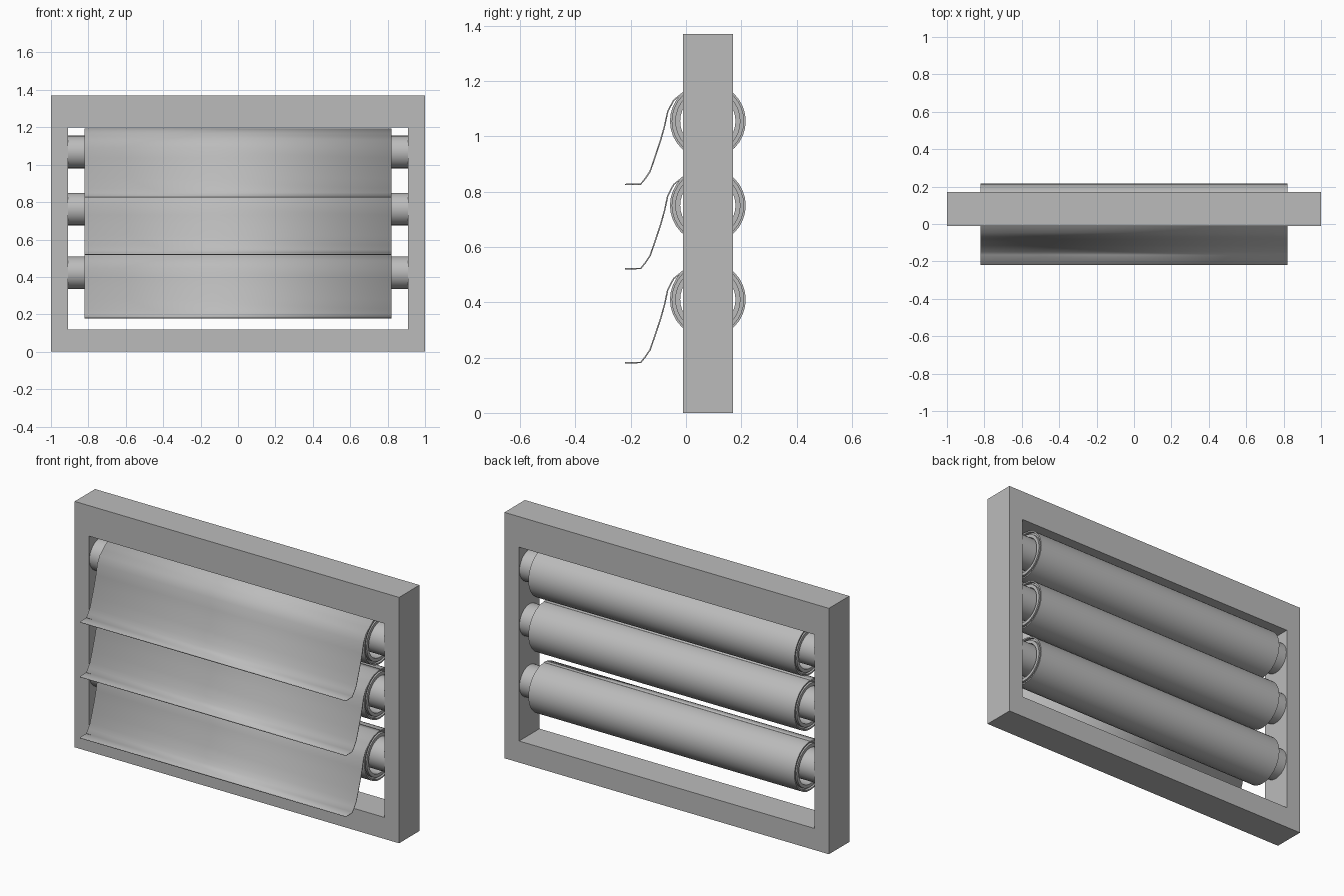
import bpy, bmesh, math
from mathutils import Vector

cube = bpy.data.objects.get("Cube")
if cube:
    bpy.data.objects.remove(cube)

grey = bpy.data.materials.new("mid_grey")
grey.use_nodes = True
COLOUR = (0.5, 0.5, 0.5, 1)
grey.diffuse_color = COLOUR
grey.node_tree.nodes["Principled BSDF"].inputs["Base Color"].default_value = COLOUR

AXIS_Y = 0.079      # depth of the roll and rod axes
ROLL_HALF = 0.82    # half length of a roll
ROLL_R = 0.137
SIDES = 32


def finish(name, bm, smooth=True):
    """Turn a bmesh into a named, coloured object."""
    bmesh.ops.recalc_face_normals(bm, faces=bm.faces)
    mesh = bpy.data.meshes.new(name)
    bm.to_mesh(mesh)
    bm.free()
    mesh.materials.append(grey)
    obj = bpy.data.objects.new(name, mesh)
    bpy.context.collection.objects.link(obj)
    if smooth:
        bpy.ops.object.select_all(action='DESELECT')
        obj.select_set(True)
        bpy.context.view_layer.objects.active = obj
        bpy.ops.object.shade_smooth_by_angle(angle=math.radians(35))
    return obj


def lathe(name, profile, z):
    """Spin a closed (x, radius) profile about the x axis."""
    bm = bmesh.new()
    rings = []
    for i in range(SIDES):
        a = math.tau * i / SIDES
        rings.append([bm.verts.new((x, AXIS_Y + r * math.cos(a), z + r * math.sin(a)))
                      for x, r in profile])
    n = len(profile)
    for i in range(SIDES):
        a, b = rings[i], rings[(i + 1) % SIDES]
        for j in range(n):
            k = (j + 1) % n
            bm.faces.new((a[j], a[k], b[k], b[j]))
    return finish(name, bm)


def rectangle_loop(bm, x, z0, z1, y):
    return [bm.verts.new(p) for p in ((-x, y, z0), (x, y, z0), (x, y, z1), (-x, y, z1))]


# Rectangular frame with a window through it
bm = bmesh.new()
loops = [rectangle_loop(bm, *size, y) for size, y in (
    ((1, 0, 1.37), -0.01), ((1, 0, 1.37), 0.17),
    ((0.91, 0.12, 1.2), 0.17), ((0.91, 0.12, 1.2), -0.01))]
for i in range(4):
    a, b = loops[i], loops[(i + 1) % 4]
    for j in range(4):
        k = (j + 1) % 4
        bm.faces.new((a[j], a[k], b[k], b[j]))
finish("frame", bm, smooth=False)

# Roll section: outer wrap and inner core with a shallow groove between at each end
half_section = [(ROLL_HALF, ROLL_R), (ROLL_HALF, 0.129), (0.805, 0.129),
                (0.805, 0.118), (ROLL_HALF, 0.118), (ROLL_HALF, 0.1)]
roll_section = half_section + [(-x, r) for x, r in reversed(half_section)]

# Hanging sheet: follows the roll over the top, then falls to a flat lip
sheet_path = [(AXIS_Y + ROLL_R * math.cos(math.radians(a)),
               ROLL_R * math.sin(math.radians(a))) for a in range(90, 136, 9)]
sheet_path += [(-0.045, 0.075), (-0.066, 0.035), (-0.078, -0.02), (-0.092, -0.07),
               (-0.112, -0.13), (-0.13, -0.182), (-0.147, -0.207),
               (-0.164, -0.228), (-0.22, -0.229)]

for place, z in (("top", 1.055), ("middle", 0.75), ("bottom", 0.41)):
    lathe(place + "_roll", roll_section, z)

    # Rod, sitting slightly above the roll centre
    bm = bmesh.new()
    bmesh.ops.create_cone(bm, cap_ends=True, segments=SIDES, radius1=0.087,
                          radius2=0.087, depth=1.84)
    for v in bm.verts:
        v.co = Vector((v.co.z, AXIS_Y + v.co.x, z + 0.013 + v.co.y))
    finish(place + "_rod", bm)

    bm = bmesh.new()
    left, right = [[bm.verts.new((x, y, z + h)) for y, h in sheet_path]
                   for x in (-ROLL_HALF, ROLL_HALF)]
    for i in range(len(sheet_path) - 1):
        bm.faces.new((left[i], right[i], right[i + 1], left[i + 1]))
    sheet = finish(place + "_sheet", bm)
    thick = sheet.modifiers.new("thickness", 'SOLIDIFY')
    thick.thickness = 0.005
    thick.offset = 0
